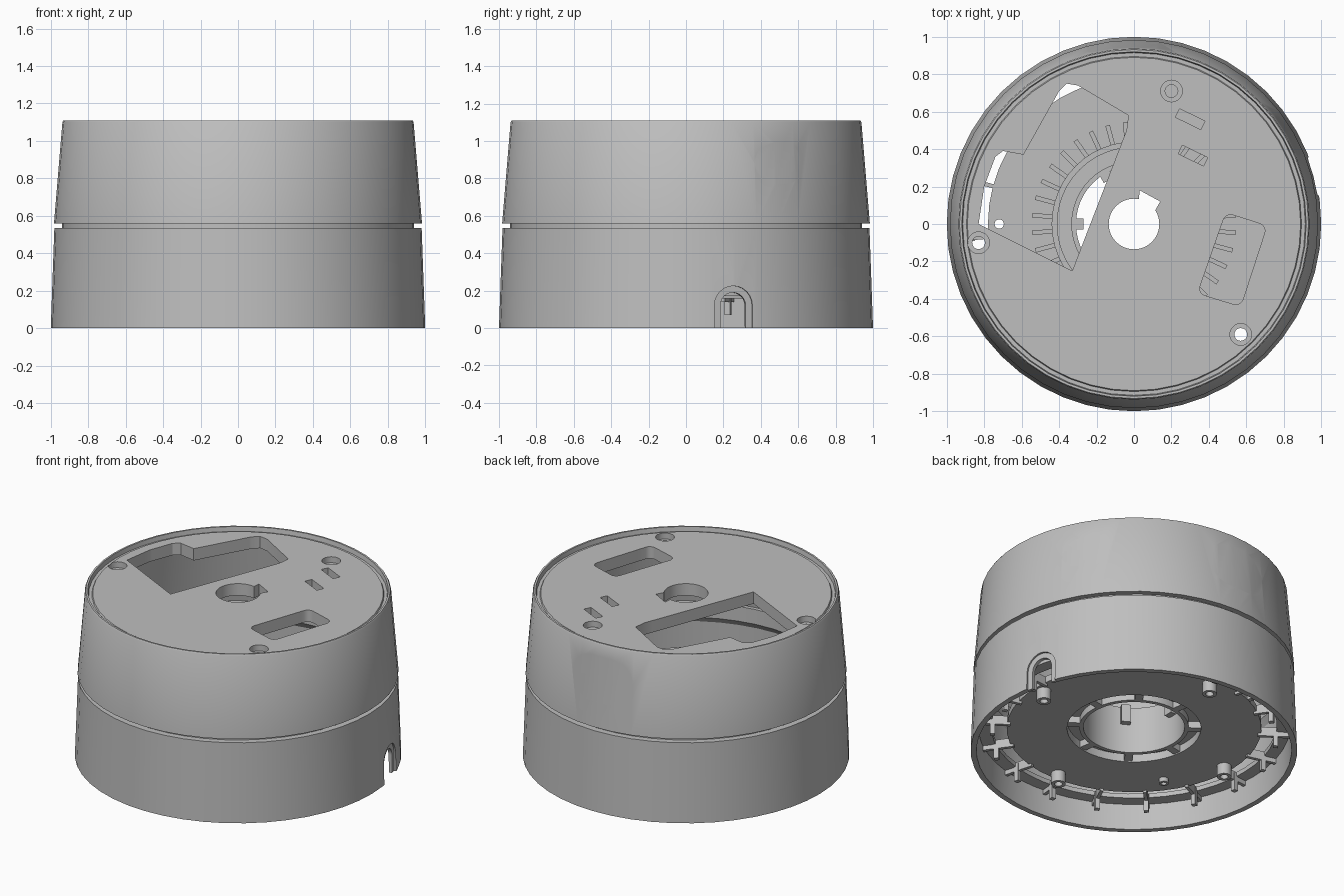
import bpy
import bmesh
from math import cos, sin, pi, radians, atan2
from mathutils import Matrix, Vector

cube = bpy.data.objects.get("Cube")
if cube:
    bpy.data.objects.remove(cube, do_unlink=True)

SEGMENTS = 48

grey = bpy.data.materials.new("plain_grey")
grey.use_nodes = True
grey.diffuse_color = (0.52, 0.52, 0.52, 1)
grey.node_tree.nodes["Principled BSDF"].inputs["Base Color"].default_value = grey.diffuse_color


def make_object(name, bm):
    bmesh.ops.recalc_face_normals(bm, faces=bm.faces)
    mesh = bpy.data.meshes.new(name)
    bm.to_mesh(mesh)
    bm.free()
    mesh.materials.append(grey)
    obj = bpy.data.objects.new(name, mesh)
    bpy.context.collection.objects.link(obj)
    return obj


def add_lathe(bm, profile, centre=(0, 0), segments=SEGMENTS):
    """Closed (radius, height) loop turned around a vertical axis."""
    rings = []
    for i in range(segments):
        a = 2 * pi * i / segments
        rings.append([bm.verts.new((centre[0] + r * cos(a), centre[1] + r * sin(a), z))
                      for r, z in profile])
    n = len(profile)
    for i, ring in enumerate(rings):
        after = rings[(i + 1) % segments]
        for j in range(n):
            k = (j + 1) % n
            bm.faces.new((ring[j], after[j], after[k], ring[k]))


def lathe(name, profile, **options):
    bm = bmesh.new()
    add_lathe(bm, profile, **options)
    return make_object(name, bm)


def tube(r_in, r_out, z0, z1):
    return [(r_in, z0), (r_out, z0), (r_out, z1), (r_in, z1)]


def add_radial_box(bm, angle, r0, r1, width, z0, z1):
    place = (Matrix.Rotation(angle, 4, "Z")
             @ Matrix.Translation(((r0 + r1) / 2, 0, (z0 + z1) / 2))
             @ Matrix.Diagonal((r1 - r0, width, z1 - z0, 1)))
    bmesh.ops.create_cube(bm, size=1, matrix=place)


def prism(name, outline, low, high, matrix=Matrix(), rounding=0):
    bm = bmesh.new()
    base = bm.faces.new([bm.verts.new((x, y, low)) for x, y in outline])
    top = bmesh.ops.extrude_face_region(bm, geom=[base])["geom"]
    moved = [v for v in top if isinstance(v, bmesh.types.BMVert)]
    bmesh.ops.translate(bm, verts=moved, vec=(0, 0, high - low))
    if rounding:
        upright = [e for e in bm.edges if abs(e.verts[0].co.z - e.verts[1].co.z) > 0.01]
        bmesh.ops.bevel(bm, geom=upright, offset=rounding, segments=4,
                        profile=0.5, affect="EDGES")
    bm.transform(matrix)
    return make_object(name, bm)


def circle(r, x=0, y=0, n=20):
    return [(x + r * cos(2 * pi * i / n), y + r * sin(2 * pi * i / n)) for i in range(n)]


def stadium(width, height, n=12):
    r, half = height / 2, (width - height) / 2
    right = [(half + r * cos(a), r * sin(a)) for a in [-pi / 2 + pi * i / n for i in range(n + 1)]]
    return right + [(-x, -y) for x, y in right]


def arch(width, top, n=12):
    r = width / 2
    return [(r, -0.1)] + [(r * cos(pi * i / n), top - r + r * sin(pi * i / n))
                          for i in range(n + 1)] + [(-r, -0.1)]


def facing_out(angle, z=0):
    """Local x runs along the wall, y up and z outward."""
    c, s = cos(angle), sin(angle)
    return Matrix(((-s, 0, c, 0), (c, 0, s, 0), (0, 1, 0, z), (0, 0, 0, 1)))


def cut(obj, cutters):
    for cutter in cutters:
        cutter.hide_render = True
        mod = obj.modifiers.new("cut", "BOOLEAN")
        mod.operation, mod.solver, mod.object = "DIFFERENCE", "EXACT", cutter
    bpy.context.view_layer.update()
    evaluated = obj.evaluated_get(bpy.context.evaluated_depsgraph_get())
    result = bpy.data.meshes.new_from_object(evaluated)
    obj.modifiers.clear()
    obj.data = result
    for cutter in cutters:
        bpy.data.objects.remove(cutter, do_unlink=True)


# Upper housing: tapered wall, raised rim and top plate in one turned profile
upper = lathe("upper_housing", [
    (0.135, 1.09), (0.89, 1.09), (0.895, 1.08), (0.915, 1.08), (0.92, 1.11),
    (0.932, 1.11), (0.938, 1.10), (0.983, 0.56), (0.947, 0.56), (0.88, 1.01), (0.135, 1.01)])

big_window = [(-0.36, 0.75), (-0.30, 0.74), (-0.03, 0.58), (-0.04, 0.50), (-0.33, -0.25),
              (-0.83, 0.0), (-0.80, 0.2), (-0.74, 0.36), (-0.70, 0.39), (-0.59, 0.37),
              (-0.40, 0.71)]
small_window = [(0.49, 0.06), (0.71, -0.01), (0.57, -0.44), (0.34, -0.37)]
notch = [(0.02, 0.05), (0.10, 0.05), (0.14, 0.12), (0.03, 0.18)]
cutters = [prism("window_cutter", big_window, 0.98, 1.2),
           prism("window_cutter", small_window, 0.98, 1.2, rounding=0.04),
           prism("notch_cutter", notch, 0.98, 1.2)]
for x, y in ((0.30, 0.56), (0.315, 0.365)):
    turn = Matrix.Translation((x, y, 0)) @ Matrix.Rotation(radians(-26), 4, "Z")
    slot = [(-0.075, -0.025), (0.075, -0.025), (0.075, 0.025), (-0.075, 0.025)]
    cutters.append(prism("slot_cutter", slot, 0.98, 1.2, turn))
for x, y in ((0.2, 0.71), (0.57, -0.59), (-0.83, -0.1)):
    cutters.append(prism("screw_cutter", circle(0.034, x, y), 0.9, 1.2))
    cutters.append(prism("sink_cutter", circle(0.058, x, y), 1.05, 1.2))
cutters.append(prism("port_cutter", stadium(0.44, 0.30), 0.75, 1.2,
                     facing_out(radians(91.8), 0.875)))
cutters.append(prism("port_cutter", stadium(0.30, 0.22), 0.75, 1.2,
                     facing_out(radians(31.5), 0.88)))
cut(upper, cutters)

# Lower housing: open tapered wall with a lip that slides into the upper one
lower = lathe("lower_housing", [
    (1.0, 0), (0.981, 0.535), (0.94, 0.535), (0.94, 0.60), (0.915, 0.60),
    (0.915, 0.50), (0.945, 0.46), (0.965, 0)])
cable = facing_out(atan2(0.255, 0.96))
cut(lower, [prism("cable_cutter", arch(0.21, 0.225), 0.978, 1.2, cable),
            prism("cable_cutter", arch(0.14, 0.19), 0.85, 1.2, cable)])

# Base plate with a large centre opening and mounting holes
posts = [(0.72, 0, 0.045), (0, 0.72, 0.045), (-0.72, 0, 0.045), (0, -0.72, 0.045),
         (-0.54, -0.36, 0.03)]
base = lathe("base_plate", tube(0.41, 0.78, 0.157, 0.20))
cut(base, [prism("hole_cutter", circle(r * 0.55, x, y), 0.1, 0.3) for x, y, r in posts])

# Hollow standoffs below the base plate
bm = bmesh.new()
for x, y, r in posts:
    depth = 0.075 if r > 0.04 else 0.03
    add_lathe(bm, tube(r * 0.55, r, 0.157 - depth, 0.16), (x, y), 16)
make_object("standoffs", bm)

# Ribs that carry the base plate, with a hanging tab on each
bm = bmesh.new()
for i in range(18):
    a = radians(20 * i + 5)
    add_radial_box(bm, a, 0.76, 0.955, 0.022, 0.14, 0.20)
    add_radial_box(bm, a, 0.855, 0.885, 0.03, 0.07, 0.19)
make_object("base_ribs", bm)
lathe("ledge_ring", tube(0.875, 0.955, 0.17, 0.20))

# Centre sleeve and the collar around it
lathe("centre_sleeve", tube(0.31, 0.335, 0.165, 0.48))
lathe("centre_collar", tube(0.41, 0.44, 0.157, 0.52))
lathe("collar_floor", tube(0.33, 0.42, 0.21, 0.24))
bm = bmesh.new()
for i in range(8):
    add_radial_box(bm, radians(45 * i + 10), 0.33, 0.42, 0.05, 0.165, 0.22)
for i in range(6):
    add_radial_box(bm, radians(60 * i), 0.27, 0.32, 0.06, 0.36, 0.48)
make_object("collar_tabs", bm)

# Ring of small upright fins around the collar
bm = bmesh.new()
for i in range(36):
    add_radial_box(bm, radians(10 * i + 5), 0.435, 0.545, 0.024, 0.195, 0.42)
make_object("collar_fins", bm)

for obj in [o for o in bpy.context.scene.objects if o.type == "MESH"
            and o.data.materials and o.data.materials[0] == grey]:
    bpy.ops.object.select_all(action="DESELECT")
    obj.select_set(True)
    bpy.context.view_layer.objects.active = obj
    bpy.ops.object.shade_smooth_by_angle(angle=radians(30))
